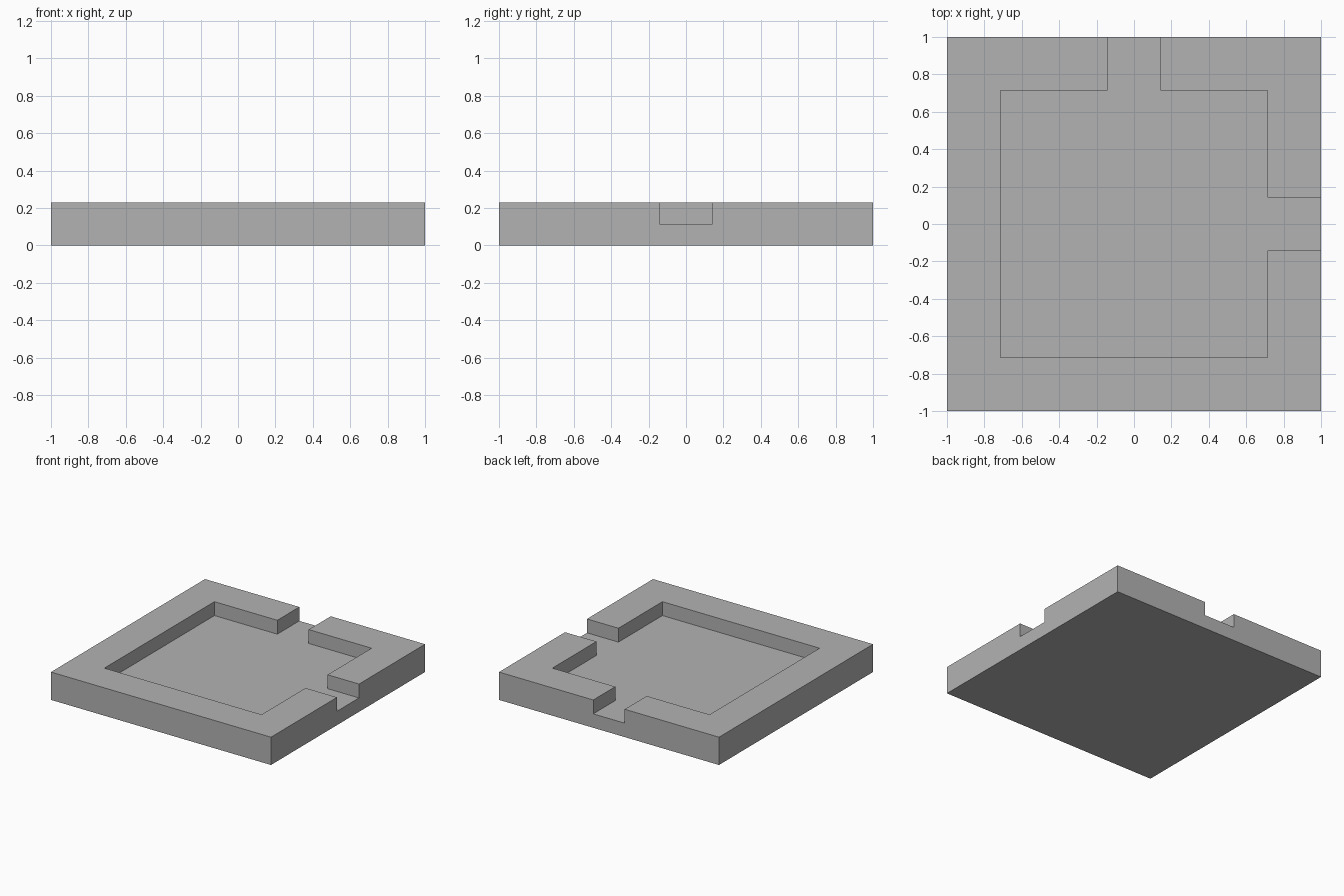
import bpy
import bmesh

cube = bpy.data.objects.get("Cube")
if cube:
    bpy.data.objects.remove(cube, do_unlink=True)

HALF = 1.0        # half of the tile width
INNER = 5 / 7     # half of the recessed floor width
GAP = 1 / 7       # half of the doorway width
HEIGHT = 8 / 35   # top of the walls
FLOOR = HEIGHT / 2
OVER = 0.2        # cutter overshoot

stone = bpy.data.materials.new("grey_stone")
stone.use_nodes = True
grey = (0.45, 0.45, 0.45, 1)
stone.diffuse_color = grey
stone.node_tree.nodes["Principled BSDF"].inputs["Base Color"].default_value = grey


def prism(name, outline, z0, z1):
    """Extrude a counter-clockwise outline from z0 up to z1."""
    bm = bmesh.new()
    base = bm.faces.new([bm.verts.new((x, y, z0)) for x, y in outline])
    top = bmesh.ops.extrude_face_region(bm, geom=[base], use_keep_orig=True)["geom"]
    for v in top:
        if isinstance(v, bmesh.types.BMVert):
            v.co.z = z1
    bmesh.ops.recalc_face_normals(bm, faces=bm.faces)
    mesh = bpy.data.meshes.new(name)
    bm.to_mesh(mesh)
    bm.free()
    mesh.materials.append(stone)
    obj = bpy.data.objects.new(name, mesh)
    bpy.context.collection.objects.link(obj)
    return obj


# Square floor tile with its walls
tile = prism("room_tile", [(-HALF, -HALF), (HALF, -HALF), (HALF, HALF), (-HALF, HALF)], 0, HEIGHT)

# Recess with doorways through the left (+x) and back (+y) walls
out = HALF + OVER
recess = prism("recess_cutter", [
    (-INNER, -INNER), (INNER, -INNER),
    (INNER, -GAP), (out, -GAP), (out, GAP), (INNER, GAP),
    (INNER, INNER),
    (GAP, INNER), (GAP, out), (-GAP, out), (-GAP, INNER),
    (-INNER, INNER)], FLOOR, HEIGHT + OVER)
recess.hide_render = True

cut = tile.modifiers.new("recess", "BOOLEAN")
cut.operation = "DIFFERENCE"
cut.solver = "EXACT"
cut.object = recess

# Apply the cut and discard the cutter
bpy.context.view_layer.objects.active = tile
tile.select_set(True)
bpy.ops.object.modifier_apply(modifier=cut.name)
bpy.data.objects.remove(recess, do_unlink=True)
